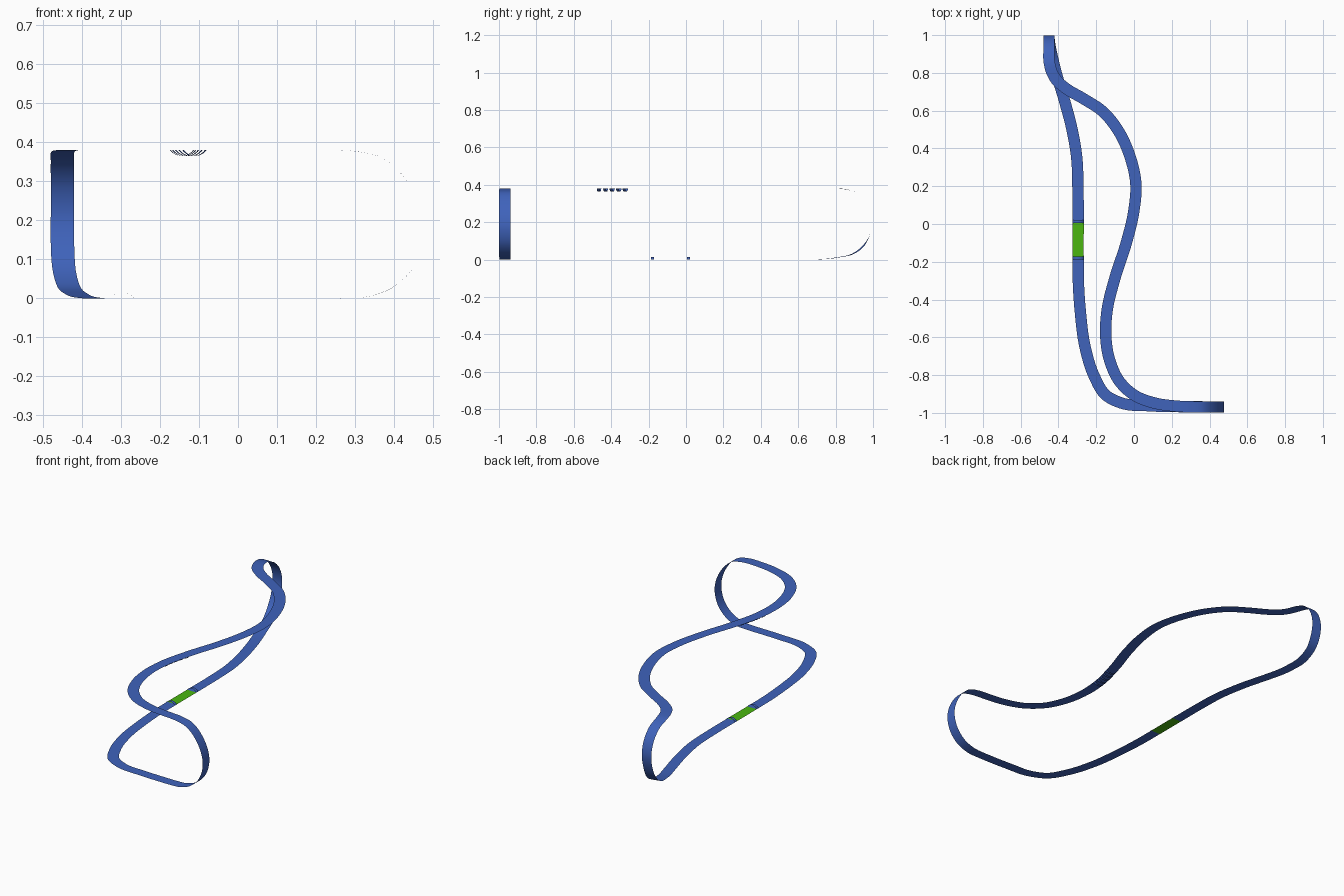
import bpy, math
from mathutils import Vector

if "Cube" in bpy.data.objects:
    bpy.data.objects.remove(bpy.data.objects["Cube"])

HALF = 0.03      # half ribbon width
TOP = 0.38       # height of the raised run
STEPS = 10       # samples per path segment


def material(name, rgb):
    m = bpy.data.materials.new(name)
    m.diffuse_color = (*rgb, 1)
    m.use_nodes = True
    m.node_tree.nodes["Principled BSDF"].inputs["Base Color"].default_value = m.diffuse_color
    return m


BLUE = material("track_blue", (0.05, 0.125, 0.5))
GREEN = material("pad_green", (0.07, 0.47, 0.005))


def grid_mesh(name, rows, mat):
    """Surface through rows of points."""
    n = len(rows[0])
    verts = [p for r in rows for p in r]
    faces = [(i * n + j, i * n + j + 1, (i + 1) * n + j + 1, (i + 1) * n + j)
             for i in range(len(rows) - 1) for j in range(n - 1)]
    me = bpy.data.meshes.new(name)
    me.from_pydata([tuple(v) for v in verts], [], faces)
    me.materials.append(mat)
    for p in me.polygons:
        p.use_smooth = True
    ob = bpy.data.objects.new(name, me)
    bpy.context.collection.objects.link(ob)
    return ob


# centre line: lower run, rear turn, upper run, front turn
low_a = [(-.296, -.172), (-.296, .006), (-.297, .2), (-.303, .35), (-.328, .5), (-.37, .66)]
rear = [(-.412, .8, .01), (-.436, .9, .035), (-.446, .95, .075), (-.45, .985, .14),
        (-.45, .998, .22), (-.45, .973, .3), (-.45, .925, .35), (-.449, .86, .375)]
high = [(-.433, .8), (-.409, .76), (-.363, .72), (-.262, .66), (-.167, .597), (-.087, .5),
        (-.022, .36), (.01, .21), (-.001, .068), (-.04, -.097), (-.103, -.293),
        (-.143, -.462), (-.15, -.584), (-.13, -.717), (-.077, -.833), (.003, -.907),
        (.11, -.948), (.22, -.964)]
front = [(.3, -.968, .377), (.37, -.969, .36), (.44, -.969, .29), (.477, -.969, .17),
         (.453, -.969, .085), (.4, -.969, .03), (.34, -.968, .006)]
low_b = [(.26, -.967), (.08, -.962), (-.066, -.948), (-.15, -.905), (-.21, -.807),
         (-.257, -.66), (-.284, -.465), (-.294, -.32)]
P = [Vector((x, y, 0)) for x, y in low_a] + [Vector(p) for p in rear]
P += [Vector((x, y, TOP)) for x, y in high] + [Vector(p) for p in front]
P += [Vector((x, y, 0)) for x, y in low_b]
N = len(P)


def knot_tangent(i):
    a, b, c = P[i - 1], P[i], P[(i + 1) % N]
    d0, d1 = (b - a).length, (c - b).length
    return ((b - a) / d0 * d1 + (c - b) / d1 * d0) / (d0 + d1)


path = []
for i in range(N):
    a, b = P[i], P[(i + 1) % N]
    d = (b - a).length
    ta, tb = knot_tangent(i) * d, knot_tangent((i + 1) % N) * d
    for k in range(STEPS):
        t = k / STEPS
        p = (a * (2 * t**3 - 3 * t**2 + 1) + ta * (t**3 - 2 * t**2 + t)
             + b * (3 * t**2 - 2 * t**3) + tb * (t**3 - t**2))
        p.z = min(max(p.z, 0), TOP)
        path.append(p)

# level cross direction for every sample, kept continuous through the turns
M = len(path)
tangents = [(path[(i + 1) % M] - path[i - 1]).normalized() for i in range(M)]
sides, last = [], Vector((1, 0, 0))
for p, t in zip(path, tangents):
    flat = Vector((t.y, -t.x, 0))
    steep = Vector((1, 0, 0)) if p.y > 0 else Vector((0, 1, 0))
    if flat.dot(last) < 0:
        flat = -flat
    if steep.dot(last) < 0:
        steep = -steep
    f = min(1, max(0, (flat.length - 0.25) / 0.3))
    s = (flat * f + steep * (1 - f)).normalized()
    sides.append(s)
    last = s


def ribbon(name, ids, mat):
    grid_mesh(name, [[path[i % M] - sides[i % M] * HALF, path[i % M] + sides[i % M] * HALF]
                     for i in ids], mat)


ribbon("start_pad", range(0, STEPS + 1), GREEN)
ribbon("track", range(STEPS, M + 1), BLUE)


def arch(name, y, level, length=0.016):
    """Small curved strip across the inner face of the track."""
    i = min((k for k in range(M) if abs(path[k].z - level) < 1e-4),
            key=lambda k: abs(path[k].y - y))
    up = Vector((0, 0, 1 if level == 0 else -1))
    c = path[i].copy()
    c += tangents[i] * ((y - c.y) / tangents[i].y)
    r = HALF * 1.25                      # radius for a rise of half the half-width
    half_angle = math.asin(HALF / r)
    rows = []
    for e in (-.5, .5):
        row = []
        for k in range(13):
            a = half_angle * (k / 6 - 1)
            row.append(c + tangents[i] * length * e + sides[i] * r * math.sin(a)
                       + up * r * (math.cos(a) - math.cos(half_angle)))
        rows.append(row)
    grid_mesh(name, rows, BLUE)


# arches at each end of the pad, and a row under the raised run
for n, y in enumerate((-.18, .014)):
    arch(f"pad_arch_{n + 1}", y, 0)
for n in range(5):
    arch(f"under_arch_{n + 1}", -.465 + n * .035, TOP)
